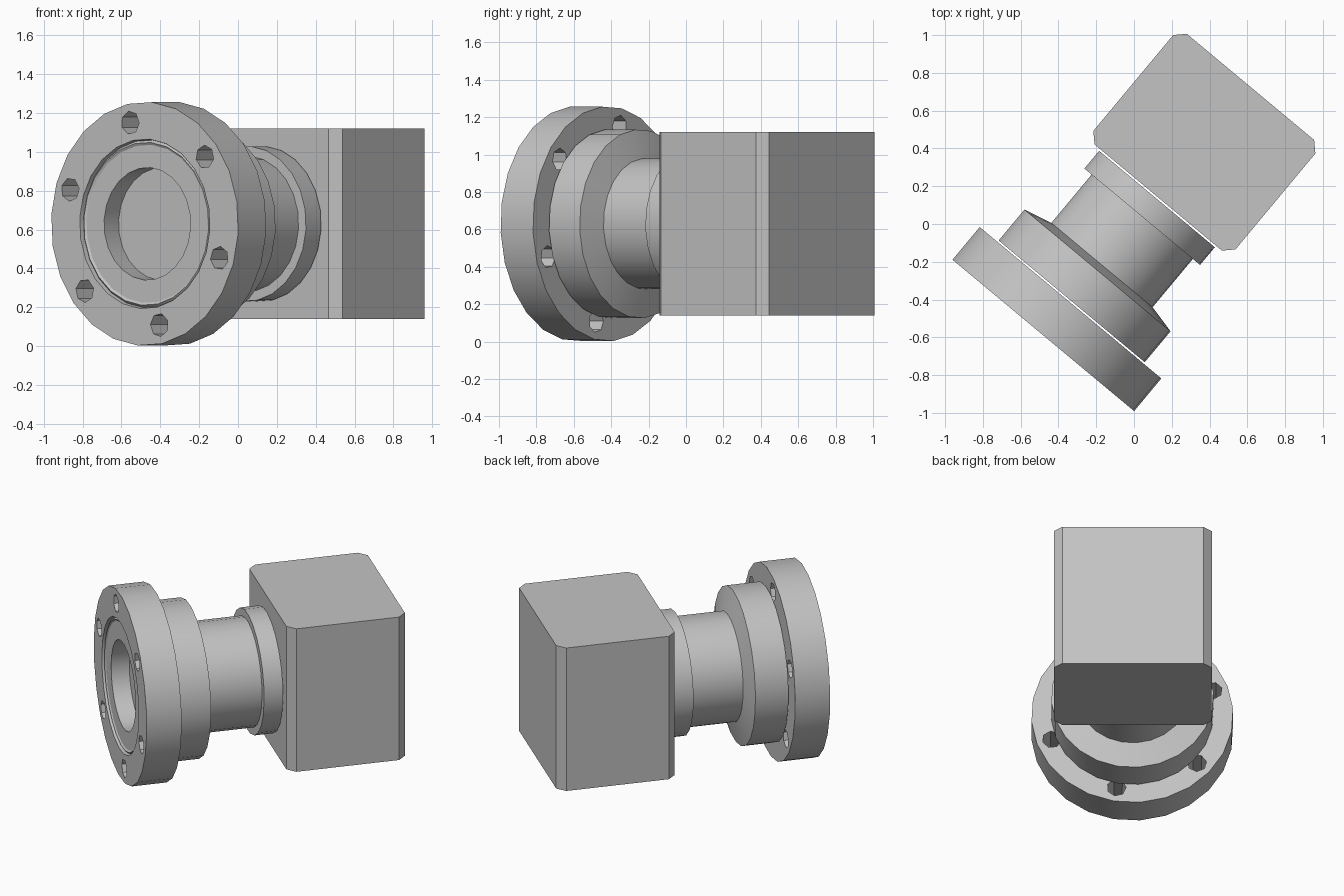
import bpy, bmesh
from math import sin, cos, pi, radians
from mathutils import Matrix, Vector

old = bpy.data.objects.get("Cube")
if old:
    bpy.data.objects.remove(old, do_unlink=True)

# Single grey metal
metal = bpy.data.materials.new("grey metal")
metal.use_nodes = True
GREY = (0.55, 0.55, 0.55, 1)
metal.diffuse_color = GREY
metal.node_tree.nodes["Principled BSDF"].inputs["Base Color"].default_value = GREY

# Part frame: local x is up, local y runs across, local z follows the tilted axis
across, axis, up = Vector((0.768, -0.64, 0)), Vector((0.64, 0.768, 0)), Vector((0, 0, 1))
FRAME = Matrix((up, across, axis)).transposed().to_4x4()
FRAME.translation = (-0.48, -0.59, 0.63)
TURN = radians(-10.6)
SIDES = 24


def finish(name, bm):
    bmesh.ops.recalc_face_normals(bm, faces=bm.faces)
    mesh = bpy.data.meshes.new(name)
    bm.to_mesh(mesh)
    bm.free()
    mesh.materials.append(metal)
    obj = bpy.data.objects.new(name, mesh)
    bpy.context.collection.objects.link(obj)
    obj.matrix_world = FRAME
    return obj


def activate(obj):
    bpy.ops.object.select_all(action='DESELECT')
    obj.select_set(True)
    bpy.context.view_layer.objects.active = obj


def smooth(obj):
    activate(obj)
    bpy.ops.object.shade_smooth_by_angle(angle=radians(30))


def lathe(bm, profile, sides=SIDES, turn=TURN, centre=(0, 0)):
    """Turn (distance along axis, radius) points into a solid with capped ends."""
    rings = [[bm.verts.new((centre[0] + r * cos(turn + 2 * pi * k / sides),
                            centre[1] + r * sin(turn + 2 * pi * k / sides), t))
              for k in range(sides)] for t, r in profile]
    for a, b in zip(rings, rings[1:]):
        for k in range(sides):
            n = (k + 1) % sides
            bm.faces.new((a[k], a[n], b[n], b[k]))
    bm.faces.new(rings[0])
    bm.faces.new(rings[-1])


def turned_part(name, profile):
    bm = bmesh.new()
    lathe(bm, profile)
    return finish(name, bm)


# Bolted flange with a stepped sealing recess and a blind bore
flange = turned_part("flange", [(0.225, 0.628), (0, 0.628), (0, 0.437), (0.025, 0.432),
                                (0.012, 0.42), (0.02, 0.408), (0.02, 0.29), (0.137, 0.29)])

# Ring of bolt holes cut through the flange
bm = bmesh.new()
for k in range(6):
    a = TURN + k * pi / 3
    lathe(bm, [(-0.1, 0.06), (0.3, 0.06)], 7, a, (0.53 * cos(a), 0.53 * sin(a)))
cutter = finish("bolt_hole_cutter", bm)
cutter.hide_render = True
cut = flange.modifiers.new("bolt holes", 'BOOLEAN')
cut.operation, cut.solver, cut.object = 'DIFFERENCE', 'EXACT', cutter
activate(flange)
bpy.ops.object.modifier_apply(modifier=cut.name)
bpy.data.objects.remove(cutter, do_unlink=True)
smooth(flange)

# Backing disc with a shallow cone, running into the neck and the rear collar
smooth(turned_part("neck_and_collars", [(0.235, 0.505), (0.448, 0.505), (0.485, 0.35),
                                        (0.818, 0.35), (0.818, 0.4), (0.94, 0.4)]))

# Block with bevelled upright edges
bm = bmesh.new()
bmesh.ops.create_cube(bm, size=1, matrix=Matrix.Translation((0, 0, 1.332))
                      @ Matrix.Diagonal((0.98, 0.98, 0.763, 1)))
upright = [e for e in bm.edges if abs(e.verts[0].co.x - e.verts[1].co.x) > 0.5]
bmesh.ops.bevel(bm, geom=upright, offset=0.051, segments=1, affect='EDGES')
finish("block", bm)
